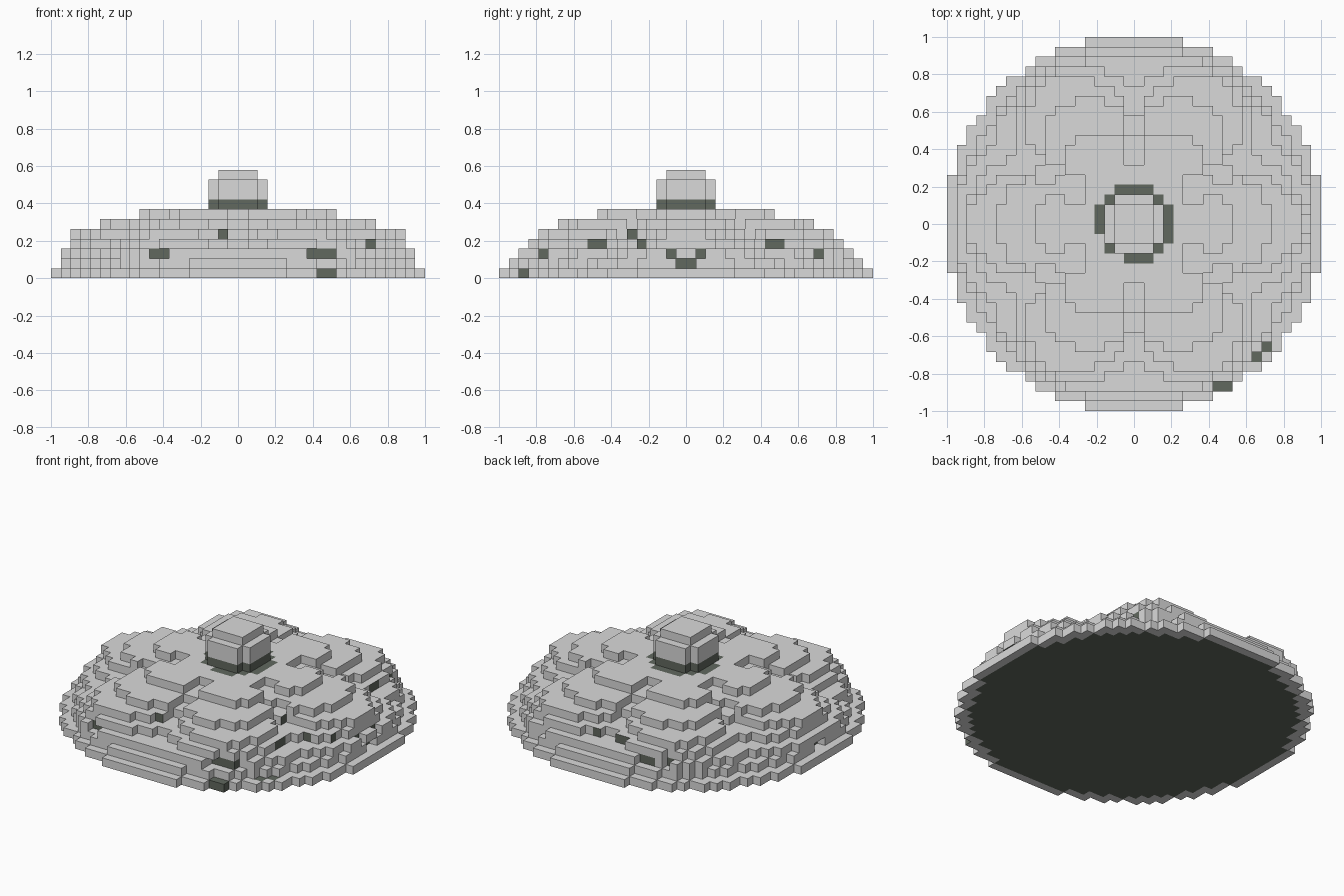
import bpy, bmesh, math

old = bpy.data.objects.get("Cube")
if old:
    bpy.data.objects.remove(old, do_unlink=True)

U = 1 / 19  # size of one block


def material(name, rgb):
    m = bpy.data.materials.new(name)
    m.diffuse_color = (*rgb, 1)
    m.use_nodes = True
    m.node_tree.nodes["Principled BSDF"].inputs["Base Color"].default_value = (*rgb, 1)
    return m


GREY = material("light grey", (0.70, 0.70, 0.70))
GREEN = material("dark grey green", (0.119, 0.139, 0.113))

# Corners of a block face for each outward direction
SIDES = {
    (1, 0, 0): ((1, 0, 0), (1, 1, 0), (1, 1, 1), (1, 0, 1)),
    (-1, 0, 0): ((0, 1, 0), (0, 0, 0), (0, 0, 1), (0, 1, 1)),
    (0, 1, 0): ((1, 1, 0), (0, 1, 0), (0, 1, 1), (1, 1, 1)),
    (0, -1, 0): ((0, 0, 0), (1, 0, 0), (1, 0, 1), (0, 0, 1)),
    (0, 0, 1): ((0, 0, 1), (1, 0, 1), (1, 1, 1), (0, 1, 1)),
    (0, 0, -1): ((0, 1, 0), (1, 1, 0), (1, 0, 0), (0, 0, 0)),
}


def build_blocks(name, cells, is_green):
    """Skin a set of blocks, colouring each outer face by a rule."""
    bm = bmesh.new()
    verts = {}
    for c in sorted(cells):
        for n, corners in SIDES.items():
            if (c[0] + n[0], c[1] + n[1], c[2] + n[2]) in cells:
                continue
            loop = []
            for k in corners:
                p = (c[0] + k[0], c[1] + k[1], c[2] + k[2])
                if p not in verts:
                    verts[p] = bm.verts.new([v * U for v in p])
                loop.append(verts[p])
            bm.faces.new(loop).material_index = int(is_green(c, n))
    mesh = bpy.data.meshes.new(name)
    bm.to_mesh(mesh)
    bm.free()
    mesh.materials.append(GREY)
    mesh.materials.append(GREEN)
    obj = bpy.data.objects.new(name, mesh)
    bpy.context.collection.objects.link(obj)
    return obj


def disc(radius, layers):
    n = range(-20, 20)
    return {(x, y, z) for x in n for y in n for z in layers
            if math.hypot(x + .5, y + .5) < radius}


# Dome layers from the ground up: lobe radius, groove radius, lobe sharpness
LAYERS = (
    (19.2, 19.2, 1.0),
    (18.45, 17.7, 0.6),
    (18.2, 16.6, 0.6),
    (17.4, 14.2, 0.5),
    (17.0, 11.4, 0.55),
    (14.0, 9.0, 0.28),
    (10.3, 6.0, 0.25),
)


def in_dome(x, y, z):
    """Six equal rounded lobes parted by narrow radial grooves."""
    a, r = math.atan2(y + .5, x + .5), math.hypot(x + .5, y + .5)
    high, low, sharp = LAYERS[z]
    off_groove = abs((math.degrees(a) % 60) - 30)
    if r * math.sin(math.radians(off_groove)) < 1.2:
        return r < low
    w = (max(0, 1 + math.cos(6 * a)) / 2) ** sharp
    return r < low + (high - low) * w


# Exposed dark blocks on each side: (first, last, layer)
SPOTS = {
    (0, -1, 0): ((-2, -2, 4), (-9, -8, 2), (7, 9, 2), (13, 13, 3)),
    (1, 0, 0): ((-10, -9, 3), (8, 9, 3), (-6, -6, 4), (-5, -5, 3), (-15, -15, 2),
                (13, 13, 2), (-2, -2, 2), (1, 1, 2), (-1, 0, 1)),
    (0, 1, 0): ((1, 1, 3), (-3, -2, 3), (-7, -6, 2), (-9, -9, 2)),
    (-1, 0, 0): ((-1, 0, 1),),
}
WHOLE_SPOTS = {(8, -17, 0), (9, -17, 0), (13, -13, 0), (12, -14, 0)}
RING_GAPS = {(-2, -4, 6), (-4, -2, 6)}


def carve_pits(cells):
    """Take away the outermost block in front of each low dark spot."""
    for n, spots in SPOTS.items():
        axis = 0 if n[0] else 1
        for first, last, layer in spots:
            if layer > 2:
                continue
            for along in range(first, last + 1):
                row = [c for c in cells if c[1 - axis] == along and c[2] == layer]
                cells.discard(max(row, key=lambda c: c[axis] * n[axis]))
    return cells


def dome_green(c, n):
    x, y, z = c
    r = math.hypot(x + .5, y + .5)
    if n == (0, 0, -1):                      # dark underside inside a grey rim
        return r < 18.1
    if c in WHOLE_SPOTS:
        return True
    if n == (0, 0, 1):                       # dark ring around the knob
        return z == 6 and r < 3.9 and c not in RING_GAPS
    if n[0] * x + n[1] * y <= 0:             # faces turned towards the centre
        return False
    along = x if n[0] == 0 else y
    return any(a <= along <= b and z == k for a, b, k in SPOTS[n])


# Lobed dome
dome = {c for c in disc(19.5, range(7)) if in_dome(*c)}
build_blocks("lobed_dome", carve_pits(dome), dome_green)

# Centre knob: dark neck, grey body and smaller cap
build_blocks("knob_neck", disc(3, (7,)), lambda c, n: True)
build_blocks("knob_body", disc(3, (8, 9)), lambda c, n: False)
build_blocks("knob_cap", disc(2.2, (10,)), lambda c, n: False)
